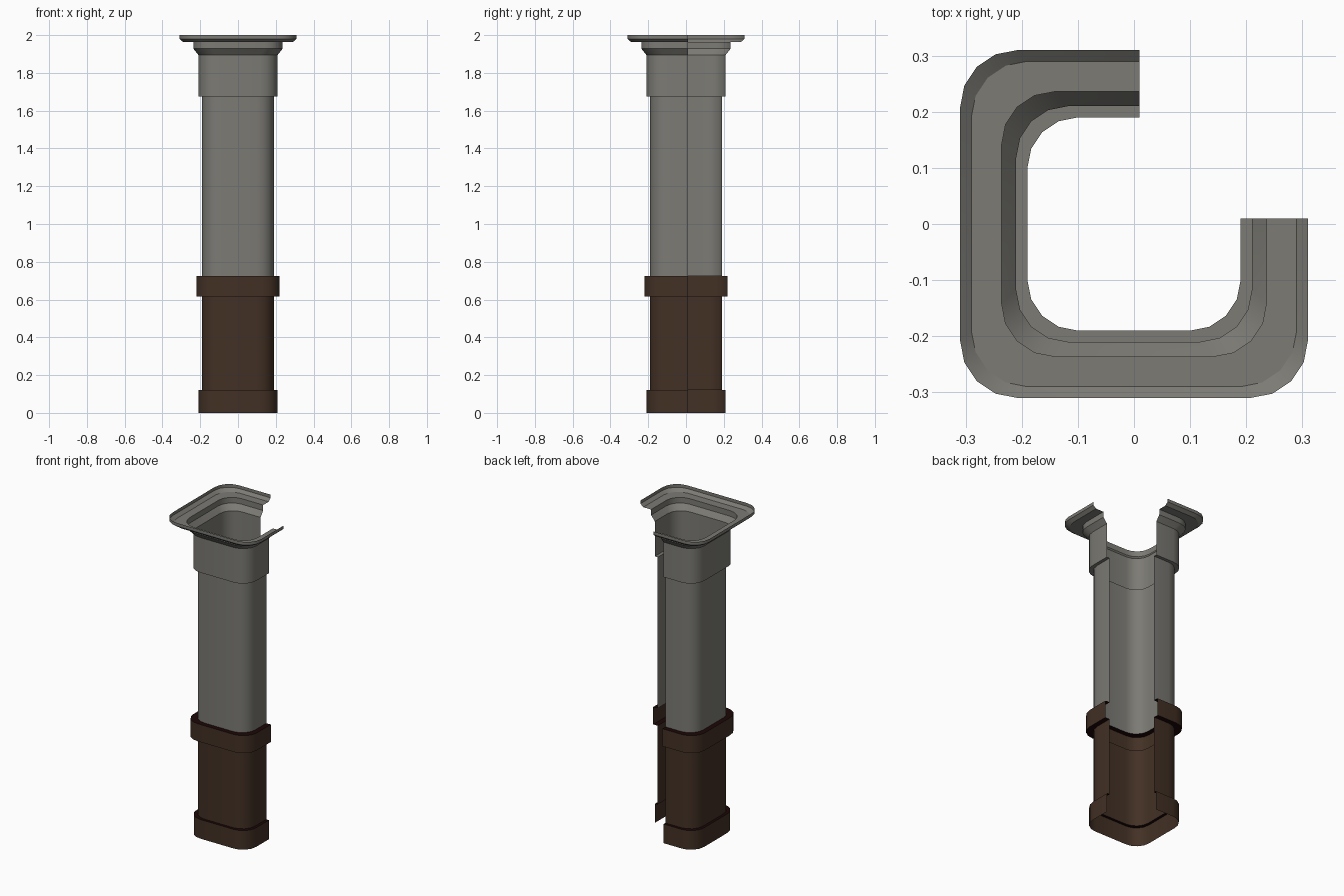
import bpy, bmesh, math

if "Cube" in bpy.data.objects:
    bpy.data.objects.remove(bpy.data.objects["Cube"])


def material(name, rgb):
    m = bpy.data.materials.new(name)
    m.diffuse_color = (*rgb, 1)
    m.use_nodes = True
    m.node_tree.nodes["Principled BSDF"].inputs["Base Color"].default_value = m.diffuse_color
    return m


STONE = material("grey stone", (0.2, 0.196, 0.176))
BROWN = material("brown paint", (0.055, 0.03, 0.018))
DARK = material("dark trim", (0.012, 0.002, 0.002))
CUT = 0.01   # the open quarter starts here
SEG = 4      # sides per rounded corner


def outline(half, rad):
    """Open rounded square: three corners, missing the +x +y quarter."""
    pts = [(CUT, half)]
    c = half - rad
    for sx, sy, start in ((-1, 1, 90), (-1, -1, 180), (1, -1, 270)):
        for i in range(SEG + 1):
            a = math.radians(start + 90 * i / SEG)
            pts.append((sx * c + rad * math.cos(a), sy * c + rad * math.sin(a)))
    pts.append((half, CUT))
    return pts


def shell(name, profile, mat, ledge=None):
    """Sweep a (half width, height) profile round the open outline."""
    bm = bmesh.new()
    rings = []
    for half, z in profile:
        rad = 0.09 + 0.1 * (half - 0.19)
        rings.append([bm.verts.new((x, y, z)) for x, y in outline(half, rad)])
    for k, (lo, hi) in enumerate(zip(rings, rings[1:])):
        flat = abs(profile[k][1] - profile[k + 1][1]) < 0.011
        for i in range(len(lo) - 1):
            f = bm.faces.new((lo[i], lo[i + 1], hi[i + 1], hi[i]))
            f.material_index = 1 if (ledge and flat) else 0
    # outline runs counter-clockwise, so faces already point outward
    me = bpy.data.meshes.new(name)
    bm.to_mesh(me)
    bm.free()
    ob = bpy.data.objects.new(name, me)
    bpy.context.collection.objects.link(ob)
    me.materials.append(mat)
    if ledge:
        me.materials.append(ledge)
    bpy.ops.object.select_all(action='DESELECT')
    ob.select_set(True)
    bpy.context.view_layer.objects.active = ob
    bpy.ops.object.shade_smooth_by_angle(angle=math.radians(30))


# painted lower part: plinth, lower shaft, collar
shell("plinth", [(0.208, 0), (0.208, 0.12), (0.19, 0.12)], BROWN, DARK)
shell("lower_shaft", [(0.19, 0.12), (0.19, 0.615)], BROWN)
shell("collar", [(0.19, 0.615), (0.221, 0.615), (0.221, 0.725), (0.19, 0.725)], BROWN, DARK)

# stone upper part: shaft and stepped, open capital
shell("upper_shaft", [(0.19, 0.725), (0.19, 1.675)], STONE)
shell("capital", [(0.19, 1.675), (0.21, 1.675), (0.21, 1.895), (0.236, 1.928),
                  (0.236, 1.963), (0.29, 1.963), (0.31, 1.98), (0.31, 2.0)], STONE)
